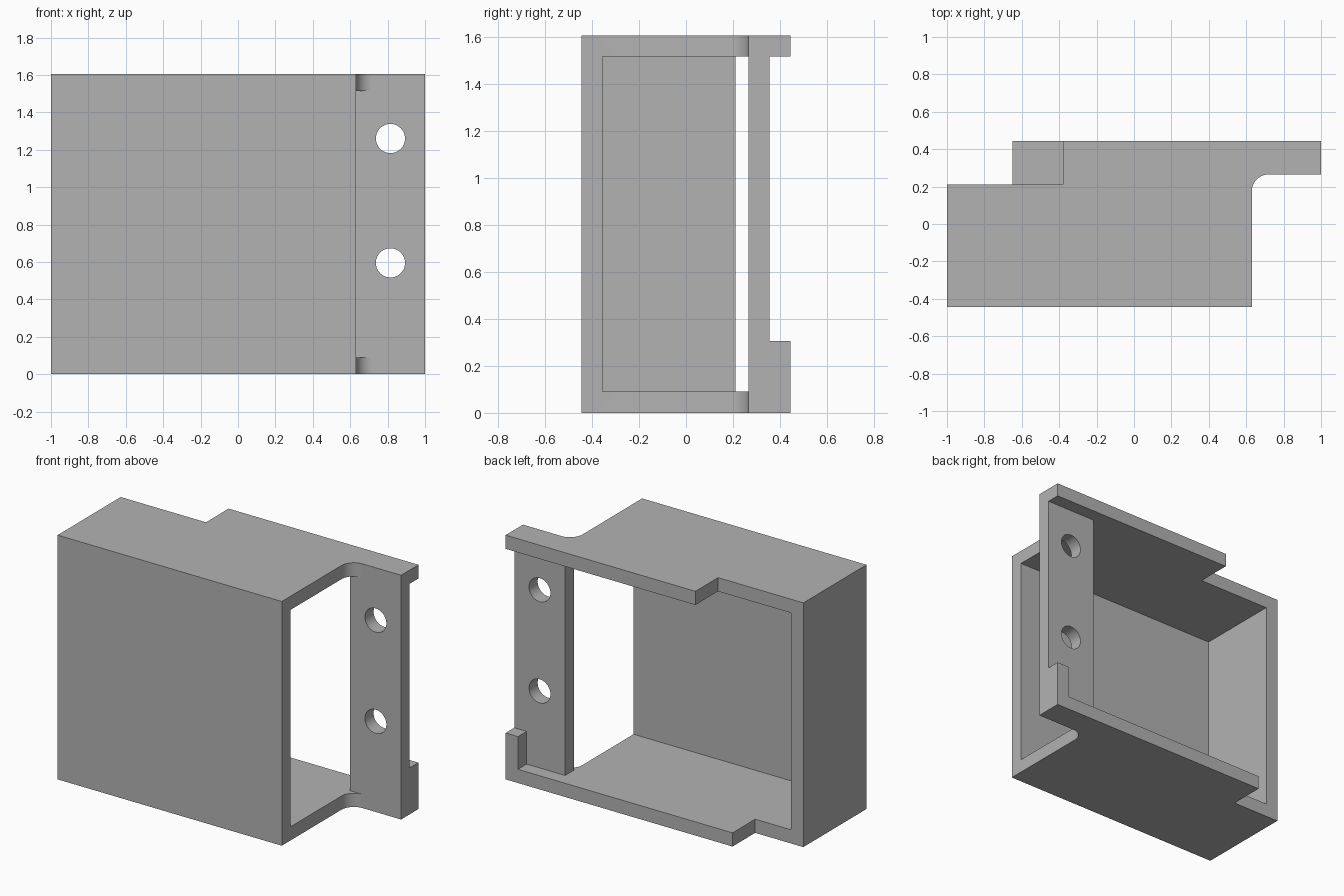
import bpy, bmesh, math
from mathutils import Matrix

cube = bpy.data.objects.get("Cube")
if cube:
    bpy.data.objects.remove(cube, do_unlink=True)

HEIGHT, WALL = 1.605, 0.09
LEFT, RIGHT, FRONT, BACK = -1.0, 1.0, -0.445, 0.445
FACE_X = 0.63                 # open end of the box
FLANGE_Y = 0.265              # front of the mounting flange
STEP_Y = 0.21                 # rear edge of the closed side wall
FLOOR, CEILING = WALL, HEIGHT - WALL
FAR = 1.3                     # cutters run past the body

grey = bpy.data.materials.new("plain grey")
grey.use_nodes = True
colour = (0.45, 0.45, 0.45, 1)
grey.diffuse_color = colour
grey.node_tree.nodes["Principled BSDF"].inputs["Base Color"].default_value = colour


def add_object(name, bm):
    bmesh.ops.recalc_face_normals(bm, faces=bm.faces)
    mesh = bpy.data.meshes.new(name)
    bm.to_mesh(mesh)
    bm.free()
    mesh.materials.append(grey)
    obj = bpy.data.objects.new(name, mesh)
    bpy.context.collection.objects.link(obj)
    return obj


def prism(name, outline, z0, z1):
    bm = bmesh.new()
    face = bm.faces.new([bm.verts.new((x, y, z0)) for x, y in outline])
    top = bmesh.ops.extrude_face_region(bm, geom=[face])["geom"]
    verts = [v for v in top if isinstance(v, bmesh.types.BMVert)]
    bmesh.ops.translate(bm, verts=verts, vec=(0, 0, z1 - z0))
    return add_object(name, bm)


def box(name, x0, x1, y0, y1, z0, z1):
    return prism(name, [(x0, y0), (x1, y0), (x1, y1), (x0, y1)], z0, z1)


def cut(body, cutter):
    cutter.hide_render = True
    mod = body.modifiers.new("cut", 'BOOLEAN')
    mod.operation, mod.solver, mod.object = 'DIFFERENCE', 'EXACT', cutter
    bpy.context.view_layer.objects.active = body
    bpy.ops.object.modifier_apply(modifier=mod.name)
    bpy.data.objects.remove(cutter, do_unlink=True)


# Outer body: plan outline with a rounded inner corner at the flange
radius = 0.09
arc = [(FACE_X + radius - radius * math.cos(a), FLANGE_Y - radius + radius * math.sin(a))
       for a in (math.pi / 2 * i / 12 for i in range(13))]
outline = [(LEFT, FRONT), (FACE_X, FRONT), *arc, (RIGHT, FLANGE_Y), (RIGHT, BACK),
           (-0.65, BACK), (-0.65, STEP_Y), (LEFT, STEP_Y)]
body = prism("open_box_with_flange", outline, 0, HEIGHT)

# Main cavity, open at the back
cut(body, box("cavity", LEFT + WALL, FACE_X, FRONT + WALL, FAR, FLOOR, CEILING))
# Side opening in front of the flange
cut(body, box("side_opening", 0.5, FAR, FRONT + WALL, FLANGE_Y, FLOOR, CEILING))
# Recess behind the flange, leaving a short lip at the lower corner
flange_back = FLANGE_Y + WALL
cut(body, box("flange_recess", 0.5, RIGHT - WALL, flange_back, FAR, FLOOR, CEILING))
cut(body, box("lip_opening", 0.8, FAR, flange_back, FAR, 0.305, CEILING))
# The upper plate's rear tab is shorter than the lower one
cut(body, box("tab_notch", -0.8, -0.38, STEP_Y, FAR, 1.2, 2))

# Two screw holes through the flange
for z in (0.595, 1.26):
    bm = bmesh.new()
    bmesh.ops.create_cone(bm, cap_ends=True, segments=40, radius1=0.078, radius2=0.078,
                          depth=0.5, matrix=Matrix.Translation((0.815, 0.31, z))
                          @ Matrix.Rotation(math.pi / 2, 4, 'X'))
    cut(body, add_object("screw_hole", bm))

bpy.ops.object.select_all(action='DESELECT')
body.select_set(True)
bpy.context.view_layer.objects.active = body
bpy.ops.object.shade_smooth_by_angle(angle=math.radians(30))
